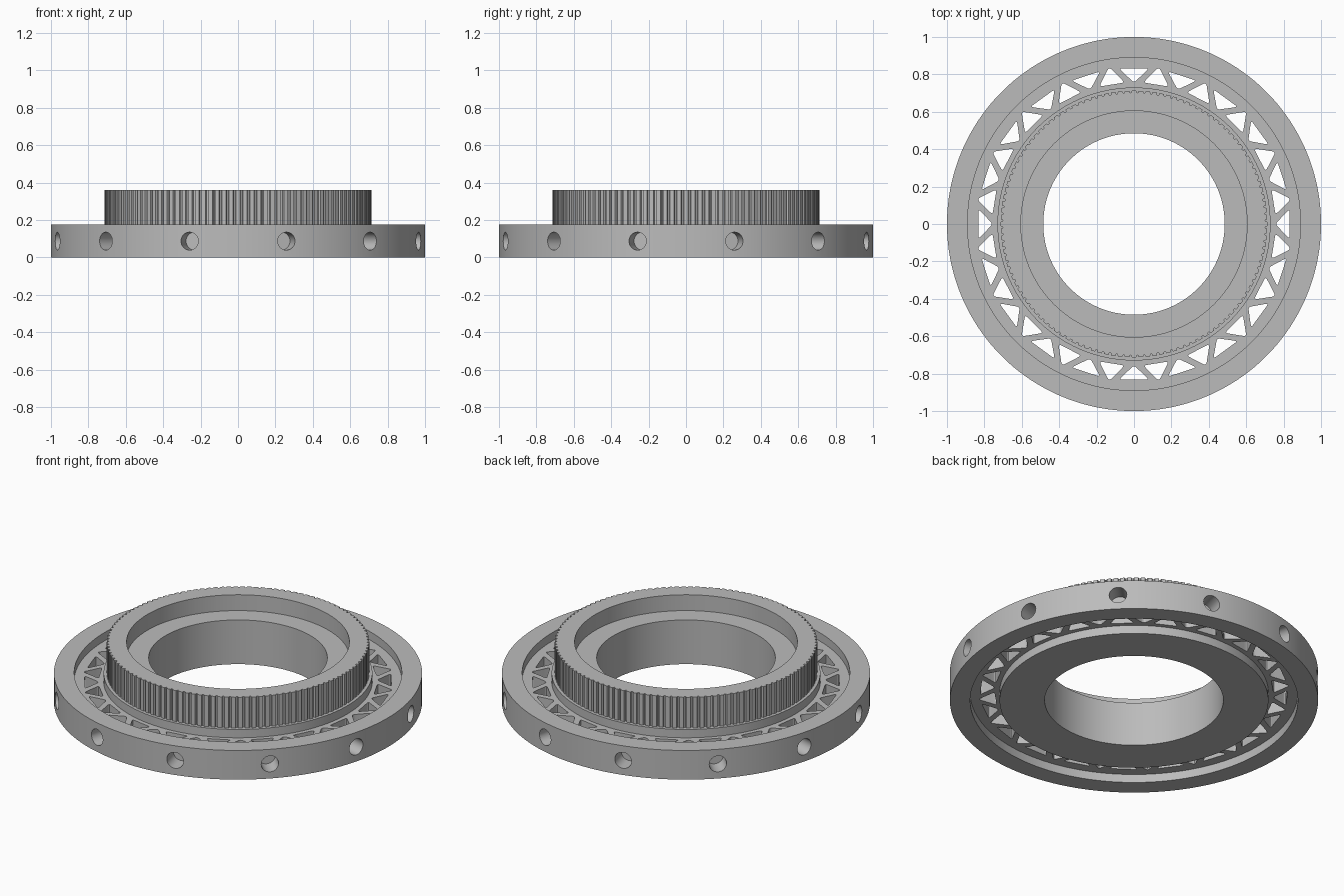
import bpy, bmesh
from math import sin, cos, pi, radians
from mathutils import Matrix, Vector

if "Cube" in bpy.data.objects:
    bpy.data.objects.remove(bpy.data.objects["Cube"])

grey = bpy.data.materials.new("machined grey")
grey.use_nodes = True
colour = (0.5, 0.5, 0.5, 1)
grey.diffuse_color = colour
grey.node_tree.nodes["Principled BSDF"].inputs["Base Color"].default_value = colour


def polar(r, a, z=0.0):
    return Vector((r * cos(a), r * sin(a), z))


def make_object(name, bm):
    bmesh.ops.recalc_face_normals(bm, faces=bm.faces)
    mesh = bpy.data.meshes.new(name)
    bm.to_mesh(mesh)
    bm.free()
    mesh.materials.append(grey)
    obj = bpy.data.objects.new(name, mesh)
    bpy.context.collection.objects.link(obj)
    return obj


def bridge(bm, loop_a, loop_b):
    n = len(loop_a)
    for i in range(n):
        j = (i + 1) % n
        bm.faces.new((loop_a[i], loop_a[j], loop_b[j], loop_b[i]))


def add_loop(bm, points):
    return [bm.verts.new(p) for p in points]


def ring_solid(name, loops):
    """Closed ring from successive loops of points around the axis."""
    bm = bmesh.new()
    rings = [add_loop(bm, pts) for pts in loops]
    for k, ring in enumerate(rings):
        bridge(bm, ring, rings[(k + 1) % len(rings)])
    return make_object(name, bm)


def rounded(points, radius, steps=4):
    """Round the corners of a polygon with short curves."""
    out = []
    for i, p in enumerate(points):
        a = p + (points[i - 1] - p).normalized() * radius
        b = p + (points[(i + 1) % len(points)] - p).normalized() * radius
        for s in range(steps + 1):
            t = s / steps
            out.append(a * (1 - t) ** 2 + p * 2 * t * (1 - t) + b * t * t)
    return out


def cut(target, cutter):
    cutter.hide_render = True
    mod = target.modifiers.new("cut", "BOOLEAN")
    mod.operation = "DIFFERENCE"
    mod.solver = "EXACT"
    mod.object = cutter
    bpy.context.view_layer.objects.active = target
    bpy.ops.object.modifier_apply(modifier=mod.name)
    bpy.data.objects.remove(cutter)


# Rim, recessed web and hub turned as one body
SEGMENTS = 180
RIM_Z, WEB_LOW, WEB_HIGH, LEDGE_Z, TOP_Z = 0.175, 0.05, 0.125, 0.265, 0.36
BORE, SEAT, HUB, RIM_IN = 0.485, 0.605, 0.73, 0.89
profile = [(BORE, 0), (HUB, 0), (HUB, WEB_LOW), (RIM_IN, WEB_LOW), (RIM_IN, 0),
           (1, 0), (1, RIM_Z), (RIM_IN, RIM_Z), (RIM_IN, WEB_HIGH),
           (HUB, WEB_HIGH), (HUB, RIM_Z), (0.66, RIM_Z), (0.66, LEDGE_Z),
           (BORE, LEDGE_Z)]
body = ring_solid("flanged_body", [
    [polar(r, 2 * pi * i / SEGMENTS, z) for i in range(SEGMENTS)]
    for r, z in profile])

# Alternating triangular windows through the web
bm = bmesh.new()
PAIRS = 20
for i in range(2 * PAIRS):
    a = pi * i / PAIRS
    if i % 2 == 0:
        base, tip, half = 0.836, 0.755, radians(5.5)
    else:
        base, tip, half = 0.758, 0.85, radians(5.2)
    tri = rounded([polar(base, a - half), polar(base, a + half), polar(tip, a)], 0.018)
    low = add_loop(bm, [p + Vector((0, 0, 0.02)) for p in tri])
    high = add_loop(bm, [p + Vector((0, 0, 0.15)) for p in tri])
    bridge(bm, low, high)
    bm.faces.new(low)
    bm.faces.new(high)
cut(body, make_object("window_cutter", bm))

# Blind radial holes around the rim
bm = bmesh.new()
for i in range(12):
    a = radians(15 + 30 * i)
    place = (Matrix.Translation(polar(0.955, a, RIM_Z / 2))
             @ Matrix.Rotation(a, 4, "Z") @ Matrix.Rotation(pi / 2, 4, "Y"))
    bmesh.ops.create_cone(bm, cap_ends=True, segments=32, radius1=0.048,
                          radius2=0.048, depth=0.12, matrix=place)
cut(body, make_object("hole_cutter", bm))

# Toothed crown with a smooth inner seat
TEETH = 120
outline = []
for t in range(TEETH):
    for r, f in ((0.713, -0.3), (0.713, 0.3), (0.702, 0.4), (0.702, 0.6)):
        outline.append((r, 2 * pi * (t + f) / TEETH))
crown = ring_solid("toothed_crown", [
    [polar(SEAT, a, 0.17) for r, a in outline],
    [polar(r, a, 0.17) for r, a in outline],
    [polar(r, a, TOP_Z) for r, a in outline],
    [polar(SEAT, a, TOP_Z) for r, a in outline]])

# Smooth the round walls, keep machined edges sharp
bpy.ops.object.select_all(action="DESELECT")
for obj in (body, crown):
    obj.select_set(True)
bpy.context.view_layer.objects.active = body
bpy.ops.object.shade_smooth_by_angle(angle=radians(25))
